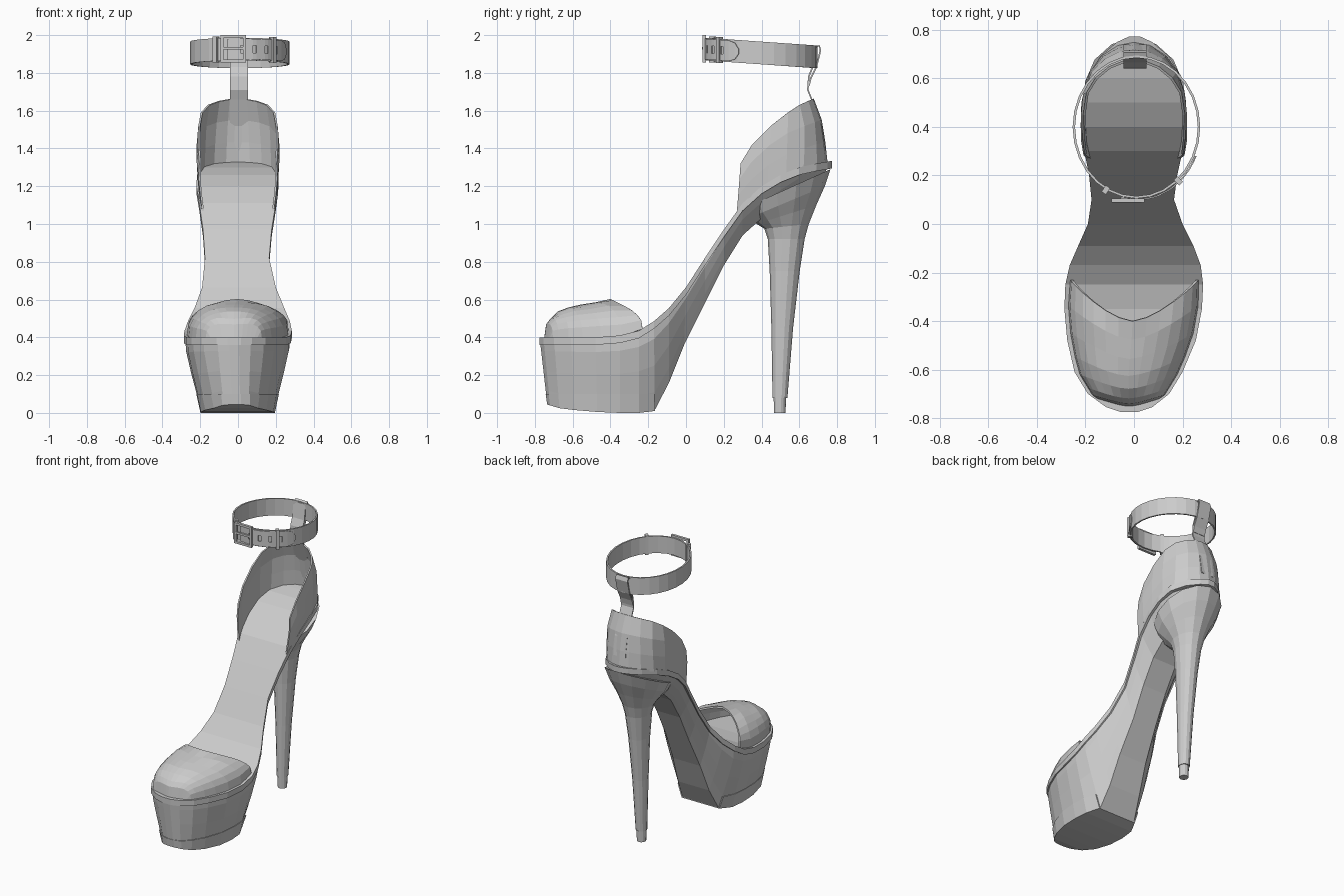
import bpy, bmesh, math
from mathutils import Vector

if "Cube" in bpy.data.objects:
    bpy.data.objects.remove(bpy.data.objects["Cube"])


def loft(name, rings, closed=True, caps=True, wrap=False, skip=(), solid=0.0, smooth=False):
    """Skin a list of equal-length point rings with quads."""
    bm = bmesh.new()
    vs = [[bm.verts.new(p) for p in r] for r in rings]
    n, m = len(vs), len(vs[0])
    for i in range(n if wrap else n - 1):
        for j in range(m if closed else m - 1):
            if (i, j) not in skip:
                a, b = vs[i], vs[(i + 1) % n]
                k = (j + 1) % m
                bm.faces.new((a[j], a[k], b[k], b[j]))
    if closed and caps and not wrap:
        bm.faces.new(vs[0])
        bm.faces.new(vs[-1])
    bmesh.ops.recalc_face_normals(bm, faces=bm.faces)
    me = bpy.data.meshes.new(name)
    bm.to_mesh(me)
    bm.free()
    ob = bpy.data.objects.new(name, me)
    bpy.context.collection.objects.link(ob)
    if solid:
        mod = ob.modifiers.new("thickness", 'SOLIDIFY')
        mod.thickness = solid
        mod.offset = 0
    return ob


def box(name, loc, size, rot_z=0.0):
    bpy.ops.mesh.primitive_cube_add(size=1, location=loc, rotation=(0, 0, rot_z))
    ob = bpy.context.object
    ob.name = name
    ob.scale = size
    return ob


def interp(x, table, col=1):
    if x <= table[0][0]:
        return table[0][col]
    for a, b in zip(table, table[1:]):
        if x <= b[0]:
            return a[col] + (b[col] - a[col]) * (x - a[0]) / (b[0] - a[0])
    return table[-1][col]


# Sole stations: top y, top z, left x, right x, bottom y, bottom z, bottom half width
S = [
    (-.775, .40, -.055, .015, -.735, .05, .03),
    (-.755, .40, -.115, .075, -.72, .045, .075),
    (-.70, .40, -.19, .145, -.67, .03, .12),
    (-.61, .40, -.245, .20, -.59, .02, .165),
    (-.48, .40, -.275, .255, -.47, .01, .195),
    (-.35, .41, -.287, .28, -.35, .005, .20),
    (-.25, .435, -.283, .285, -.25, .005, .19),
    (-.17, .485, -.265, .275, -.165, .015, .15),
    (-.09, .555, -.23, .245, -.09, .16, .13),
    (0, .665, -.19, .20, -.01, .36, .115),
    (.10, .82, -.175, .165, .10, .58, .10),
    (.20, .97, -.185, .178, .20, .78, .10),
    (.30, 1.11, -.205, .20, .30, .94, .10),
    (.40, 1.20, -.22, .212, .40, 1.03, .10),
    (.50, 1.26, -.217, .215, .50, 1.10, .12),
    (.60, 1.30, -.195, .20, .59, 1.18, .12),
    (.69, 1.32, -.14, .145, .68, 1.23, .09),
    (.75, 1.33, -.07, .075, .73, 1.27, .04),
    (.773, 1.335, -.02, .025, .755, 1.30, .015),
]


def side(s, t, f, sign, grow=0.0):
    """Point on the sole's side wall, t down from the top, f width blend."""
    yt, zt, l, r, yb, zb, wb = s
    cx = (l + r) / 2
    top = r if sign > 0 else l
    bot = cx * .5 + sign * wb
    return Vector((bot + (top - bot) * f + sign * grow, yt + (yb - yt) * t, zt + (zb - zt) * t))


# Platform and shank in one body
WALL = [(.06, 1), (.2, .97), (.5, .64), (.8, .26), (1, 0)]
body = []
for s in S:
    left = [side(s, t, f, -1, -.009) for t, f in WALL]
    right = [side(s, t, f, 1, -.009) for t, f in WALL]
    body.append(left + [(left[-1] + right[-1]) / 2] + right[::-1])
loft("platform_and_shank", body)

# Insole board with its rim
loft("insole_board", [[(s[2], s[0], s[1]), (s[2], s[0], s[1] - .04),
                       (s[3], s[0], s[1] - .04), (s[3], s[0], s[1])] for s in S])

# Outsole under the platform
out = []
for s in S[:8]:
    ring = [side(s, t, f, sg, -.003) for sg, tf in ((-1, ((.8, .26), (1, 0))), (1, ((1, 0), (.8, .26)))) for t, f in tf]
    ring[1].z -= .005
    ring[2].z -= .005
    ring[0].z = ring[3].z = .1
    out.append(ring)
loft("outsole", out)


# Stiletto heel: front y, front z, back y, back z, half width
def oval_rings(rows, n=14):
    res = []
    for yf, zf, yb, zb, w in rows:
        ring = []
        for k in range(n):
            a = 2 * math.pi * k / n
            c = (1 + math.cos(a)) / 2
            ring.append((w * math.sin(a), yf + (yb - yf) * c, zf + (zb - zf) * c))
        res.append(ring)
    return res


loft("heel", oval_rings([
    (.458, .08, .537, .08, .036), (.452, .45, .567, .45, .05),
    (.443, .75, .602, .75, .066), (.433, .92, .628, .92, .083),
    (.415, .975, .65, 1.0, .10), (.375, 1.0, .69, 1.1, .135),
    (.33, 1.03, .735, 1.2, .178), (.30, 1.08, .765, 1.29, .208)]))
loft("heel_tip", oval_rings([(.466, 0, .527, 0, .03), (.464, .085, .53, .085, .032)]))

# Toe upper: dome over the front, cut back in a curve
HEIGHT = [(-.745, 0), (-.735, .07), (-.69, .13), (-.6, .165), (-.5, .18), (-.4, .195), (-.23, .15)]
rows = []
for u in (0, .03, .09, .2, .35, .55, .78, 1):
    row = []
    for k in range(15):
        a = math.pi * k / 14
        c = abs(math.cos(a))
        y0, y1 = -.745 + .03 * c * c, -.4 + .17 * c ** 1.6
        y = y0 + (y1 - y0) * u
        l, r = interp(y, S, 2) + .022, interp(y, S, 3) - .022
        x = (l + r) / 2 - (r - l) / 2 * math.cos(a)
        h = interp(y, HEIGHT) if u else 0
        row.append((x, y, interp(y, S, 1) - .004 + h * max(math.sin(a), 0) ** .75))
    rows.append(row)
loft("toe_upper", rows, closed=False, solid=.012)

# Heel counter: bottom x, y, z then top x, y, z for one half
C = [
    (.185, .27, 1.07, .20, .29, 1.32), (.20, .34, 1.14, .207, .35, 1.42),
    (.205, .43, 1.21, .205, .45, 1.52), (.203, .53, 1.26, .192, .54, 1.59),
    (.18, .62, 1.29, .155, .60, 1.63), (.13, .69, 1.31, .10, .645, 1.65),
    (.065, .732, 1.32, .045, .667, 1.66), (0, .745, 1.32, 0, .672, 1.662)]
half = []
for c in C:
    b, t = Vector(c[:3]), Vector(c[3:])
    col = [b.lerp(t, f) for f in (0, .33, .67, 1)]
    for p, g in zip(col, (0, .006, .009, 0)):
        p += Vector((g * c[0] / .2, g * 2 * (c[1] > .6), 0))
    half.append(col)
mirrored = [[Vector((-p.x, p.y, p.z)) for p in col] for col in half[:-1]]
loft("heel_counter", mirrored + half[::-1], closed=False, solid=.01)

# Back tab: runs up inside the counter and loops over the ankle strap
TAB = [(.735, 1.39), (.715, 1.52), (.665, 1.66), (.645, 1.71), (.65, 1.78), (.67, 1.83),
       (.685, 1.935), (.705, 1.945), (.712, 1.92), (.69, 1.83), (.66, 1.77), (.65, 1.73)]
loft("back_tab", [[(-.043, y, z), (.052, y, z)] for y, z in TAB], closed=False, solid=.008)


# Ankle strap: tilted oval band, angle 0 at the front and positive to the right
def strap(a, dz=0.0, r=1.0):
    y = .4 - .29 * r * math.cos(a)
    return Vector((.01 + .258 * r * math.sin(a), y, 1.885 + (.69 - y) * .07 + dz))


loft("ankle_strap", [[strap(2 * math.pi * k / 28, d) for d in (-.06, .06)] for k in range(28)],
     closed=False, wrap=True, solid=.01)

# Overlapping strap end with punched slots and a pointed tip
HOLES = (.05, .3, .55, .8)
angles = [-.25] + [h + d for h in HOLES for d in (-.035, .035)] + [.95, 1.08, 1.16]
end = []
for a in angles:
    taper = 1 if a < 1 else (.8 if a < 1.1 else .2)
    end.append([strap(a, d * taper, 1.035) for d in (-.055, -.02, .02, .055)])
loft("strap_end", end, closed=False, skip={(1 + 2 * i, 1) for i in range(4)}, solid=.006)

# Buckle frame, prong and keeper loops
for x in (-.085, .035):
    box("buckle_side", (x, .097, 1.927), (.016, .018, .146))
for z in (1.862, 1.992):
    box("buckle_bar", (-.025, .097, z), (.136, .018, .016))
box("buckle_prong", (-.03, .092, 1.93), (.12, .012, .014))
for a in (-.5, .72):
    p, q = strap(a - .02, 0, 1.02), strap(a + .02, 0, 1.02)
    box("strap_keeper", (p + q) / 2, (.022, .032, .136), math.atan2(q.y - p.y, q.x - p.x))
